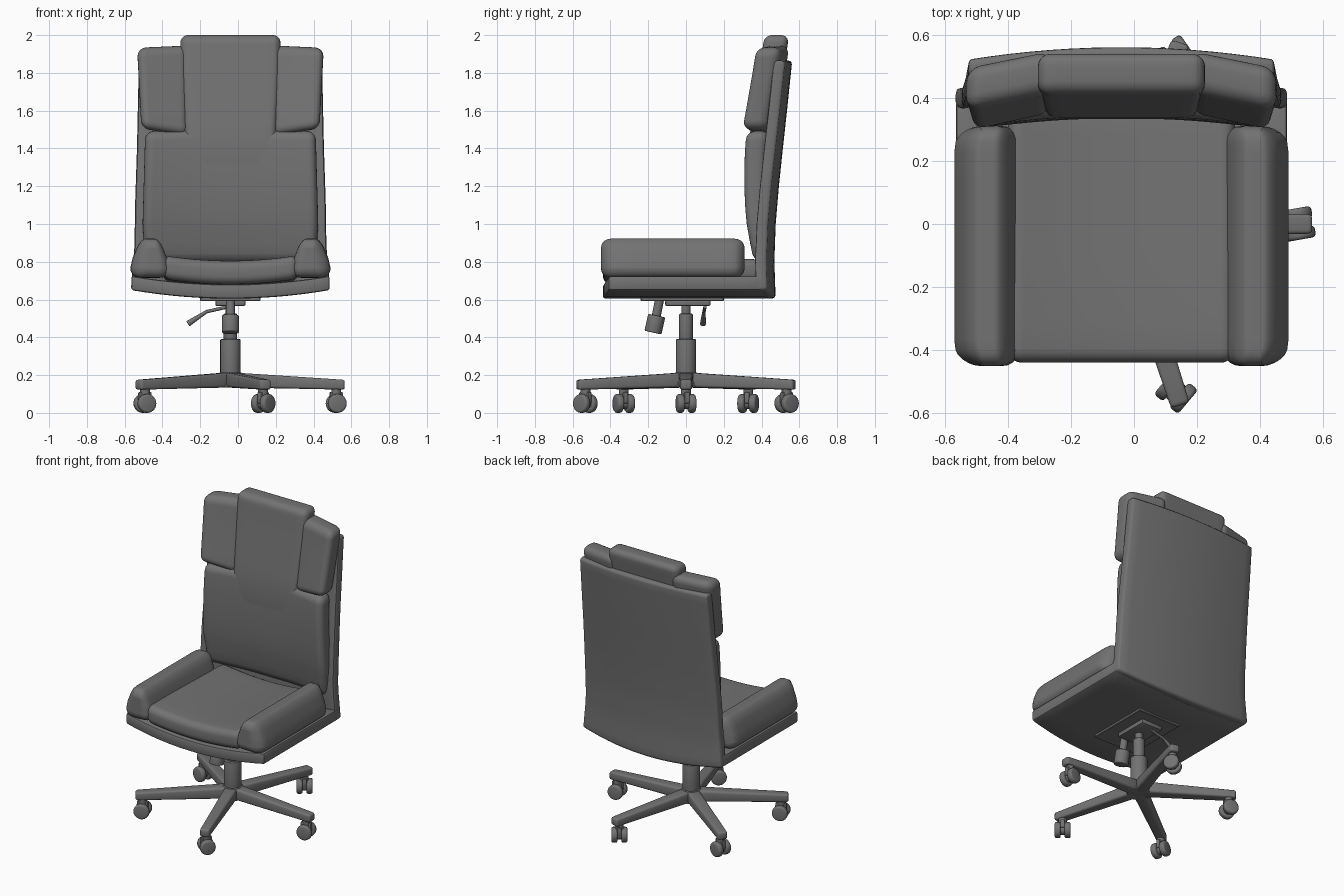
import bpy, bmesh, math
from mathutils import Vector, Matrix

if "Cube" in bpy.data.objects:
    bpy.data.objects.remove(bpy.data.objects["Cube"])

CX = -0.04  # the chair's own axis sits slightly left of the bounding-box centre
GREY = bpy.data.materials.new("dark_grey")
GREY.diffuse_color = (0.17, 0.17, 0.17, 1)
GREY.use_nodes = True
GREY.node_tree.nodes["Principled BSDF"].inputs["Base Color"].default_value = GREY.diffuse_color


def finish(name, bm, angle=35):
    bmesh.ops.recalc_face_normals(bm, faces=bm.faces)
    me = bpy.data.meshes.new(name)
    bm.to_mesh(me)
    bm.free()
    me.materials.append(GREY)
    me.shade_smooth()
    me.set_sharp_from_angle(angle=math.radians(angle))
    ob = bpy.data.objects.new(name, me)
    ob.location.x = CX
    bpy.context.collection.objects.link(ob)
    return ob


def block(name, lo, hi, bevel=0, cuts=(0, 0, 0), deform=None, seg=4, mat=None):
    """Rounded box between two corners, sliced into loops, then bent by a function."""
    lo, hi = Vector(lo), Vector(hi)
    bm = bmesh.new()
    bmesh.ops.create_cube(bm, size=1)
    for v in bm.verts:
        v.co = Vector((v.co[i] + 0.5) * (hi[i] - lo[i]) + lo[i] for i in range(3))
    if bevel:
        bmesh.ops.bevel(bm, geom=bm.edges[:], offset=bevel, segments=seg, profile=0.5, affect='EDGES')
    for ax in range(3):
        n = Vector((0, 0, 0))
        n[ax] = 1
        for k in range(1, cuts[ax] + 1):
            co = lo + (hi - lo) * k / (cuts[ax] + 1)
            bmesh.ops.bisect_plane(bm, geom=bm.verts[:] + bm.edges[:] + bm.faces[:], plane_co=co, plane_no=n)
    if deform:
        for v in bm.verts:
            v.co = Vector(deform(*v.co))
    if mat:
        bmesh.ops.transform(bm, matrix=mat, verts=bm.verts)
    return finish(name, bm)


def rod(name, a, b, r1, r2=None, sides=24, bevel=0):
    """Cylinder or cone from a to b."""
    a, b = Vector(a), Vector(b)
    d = b - a
    bm = bmesh.new()
    m = Matrix.Translation((a + b) / 2) @ d.to_track_quat('Z', 'Y').to_matrix().to_4x4()
    bmesh.ops.create_cone(bm, cap_ends=True, segments=sides, radius1=r1, radius2=r1 if r2 is None else r2,
                          depth=d.length, matrix=m)
    if bevel:
        rims = [e for e in bm.edges if any(len(f.verts) > 4 for f in e.link_faces)]
        bmesh.ops.bevel(bm, geom=rims, offset=bevel, segments=3, profile=0.5, affect='EDGES')
    return finish(name, bm)


def interp(pts, t):
    if t <= pts[0][0]:
        return pts[0][1]
    for (a, va), (b, vb) in zip(pts, pts[1:]):
        if t <= b:
            return va + (vb - va) * (t - a) / (b - a)
    return pts[-1][1]


# Seat pan: slab with a belly, a bowed front and a back edge tucked into the shell
def pan_bend(x, y, z):
    c = 1 - (x / 0.525) ** 2
    if y < -0.3:
        y -= 0.03 * c
    elif y > 0.38:
        y += 0.03 * c
    return x, y, z - 0.045 * c


block("seat_pan", (-0.525, -0.41, 0.65), (0.525, 0.405, 0.725), 0.012, (14, 4, 0), pan_bend, 2)


# Seat cushion: dished centre pad and two peaked side bolsters
def pad_bend(x, y, z):
    return x, y, z - 0.03 * (1 - (x / 0.36) ** 2) - 0.015 * max(0, (y + 0.2) / 0.6)


block("seat_pad", (-0.36, -0.44, 0.71), (0.36, 0.40, 0.835), 0.045, (12, 6, 0), pad_bend, 5)

for s, side in ((-1, "left"), (1, "right")):
    def bolster_bend(x, y, z, s=s):
        t = max(0, (z - 0.79) / 0.13)
        x += (s * 0.425 - x) * 0.5 * t
        end = max(0, (abs(y + 0.07) - 0.30) / 0.08)
        return x - s * 0.03 * end ** 2 * (abs(x) > 0.45), y, z

    xs = sorted((s * 0.325, s * 0.53))
    block("seat_bolster_" + side, (xs[0], -0.45, 0.715), (xs[1], 0.31, 0.922), 0.05, (2, 8, 3), bolster_bend, 5)

# Back shell: thin curved panel leaning backwards
SHELL = [(0.6, 0.475), (0.8, 0.468), (1.0, 0.475), (1.2, 0.492), (1.4, 0.513), (1.6, 0.535), (1.86, 0.562)]
WIDTH = [(0.6, 0.527), (0.72, 0.52), (0.88, 0.508), (1.1, 0.505), (1.4, 0.495), (1.86, 0.485)]


def shell_bend(x, y, z):
    x *= interp(WIDTH, z)
    c = (x / 0.52) ** 2
    low = max(0, 1 - (z - 0.61) / 0.3)
    return x, y + interp(SHELL, z) - 0.045 * c, z + 0.045 * c * low


block("back_shell", (-1, -0.06, 0.605), (1, 0, 1.865), 0.02, (14, 0, 18), shell_bend, 3)

# Back cushion: lumbar pad with forward wings, its rear kept inside the shell
LUMBAR = [(0.78, 0.40), (0.85, 0.372), (1.0, 0.345), (1.1, 0.336), (1.25, 0.332), (1.4, 0.336), (1.5, 0.347)]


def lumbar_bend(x, y, z):
    w = abs(x) / 0.465
    x *= interp([(0.8, 0.97), (1.0, 1.0), (1.5, 0.97)], z)
    y += interp(LUMBAR, z) - 0.045 * max(0, w - 0.25) ** 1.5
    y = min(y, interp(SHELL, z) - 0.045 * (x / 0.52) ** 2 - 0.02)
    return x, y, z + 0.02 * (1 - w) * (z > 1.4)


block("lumbar_pad", (-0.465, 0, 0.79), (0.465, 0.12, 1.49), 0.045, (16, 0, 12), lumbar_bend, 5)

# Headrest strip: rises gradually out of the lumbar pad
HEAD = [(1.2, 0.346), (1.28, 0.334), (1.36, 0.332), (1.45, 0.336), (1.52, 0.343), (1.6, 0.356),
        (1.8, 0.387), (1.92, 0.404), (2.0, 0.415)]


def head_bend(x, y, z):
    return x * interp([(1.2, 0.9), (1.5, 0.93), (1.85, 1.0)], z), y + interp(HEAD, z), z


block("headrest", (-0.265, 0, 1.2), (0.265, 0.13, 2.0), 0.04, (6, 0, 12), head_bend, 5)

# Head wings: angled forward at either side
for s, side in ((-1, "left"), (1, "right")):
    def wing_bend(x, y, z, s=s):
        w = (abs(x) - 0.22) / 0.27
        low = max(0, min(1, (1.9 - z) / 0.43))
        y += interp(HEAD, z) + 0.012 - 0.055 * w
        return x - s * 0.02 * w * low, y, z + 0.04 * w * low - 0.012 * w * (1 - low)

    xs = sorted((s * 0.22, s * 0.492))
    block("head_wing_" + side, (xs[0], 0, 1.465), (xs[1], 0.135, 1.945), 0.045, (5, 0, 8), wing_bend, 5)

# Tilt mechanism under the seat
block("mount_plate", (-0.16, -0.24, 0.592), (0.16, 0.2, 0.612), 0.004, seg=1)
block("tilt_housing", (-0.08, -0.11, 0.565), (0.08, 0.13, 0.6), 0.01, seg=2)
rod("tension_shaft", (0, -0.14, 0.60), (0, -0.16, 0.50), 0.024)
rod("tension_knob", (0, -0.155, 0.515), (0, -0.175, 0.425), 0.046, bevel=0.006)
rod("lever_arm", (-0.02, 0.1, 0.56), (-0.13, 0.095, 0.535), 0.009, sides=12)
rod("lever_handle", (-0.12, 0.095, 0.54), (-0.225, 0.09, 0.472), 0.008, 0.016, sides=12)

# Gas column, stepped
for name, z0, z1, r in (("column_sleeve", 0.15, 0.39, 0.054), ("column_middle", 0.38, 0.525, 0.036),
                        ("column_piston", 0.52, 0.59, 0.025)):
    rod(name, (0, 0, z0), (0, 0, z1), r, bevel=0.004)
rod("base_hub", (0, 0, 0.135), (0, 0, 0.215), 0.075, 0.06, bevel=0.006)


# Five-star base with twin-wheel casters
def leg_bend(x, y, z):
    t = x / 0.605
    y *= 1.15 - 0.3 * t
    top = 0.215 - 0.04 * t
    bottom = 0.135 - 0.012 * t
    return x, y, bottom + (top - bottom) * z / 0.08


for i, swivel in enumerate((100, 35, 75, 110, 140)):
    a = math.radians(72 * i)
    block("base_leg_%d" % (i + 1), (0.02, -0.036, 0), (0.605, 0.036, 0.08), 0.015, (4, 0, 0), leg_bend, 3,
          Matrix.Rotation(a, 4, 'Z'))
    p = Vector((math.cos(a), math.sin(a), 0)) * 0.56
    rod("caster_stem_%d" % (i + 1), p + Vector((0, 0, 0.07)), p + Vector((0, 0, 0.14)), 0.026, sides=16)
    d = Vector((math.cos(math.radians(swivel)), math.sin(math.radians(swivel)), 0))
    hub = p + Vector((0, 0, 0.05))
    for s in (-1, 1):
        rod("caster_wheel_%d_%s" % (i + 1, "a" if s < 0 else "b"), hub + d * s * 0.012, hub + d * s * 0.05,
            0.05, bevel=0.012)
    rod("caster_axle_%d" % (i + 1), hub - d * 0.02, hub + d * 0.02, 0.03, sides=16)
    block("caster_hood_%d" % (i + 1), (-0.014, -0.035, 0.05), (0.014, 0.035, 0.11), 0.006, seg=2,
          mat=Matrix.Translation(p) @ Matrix.Rotation(math.radians(swivel), 4, 'Z'))
